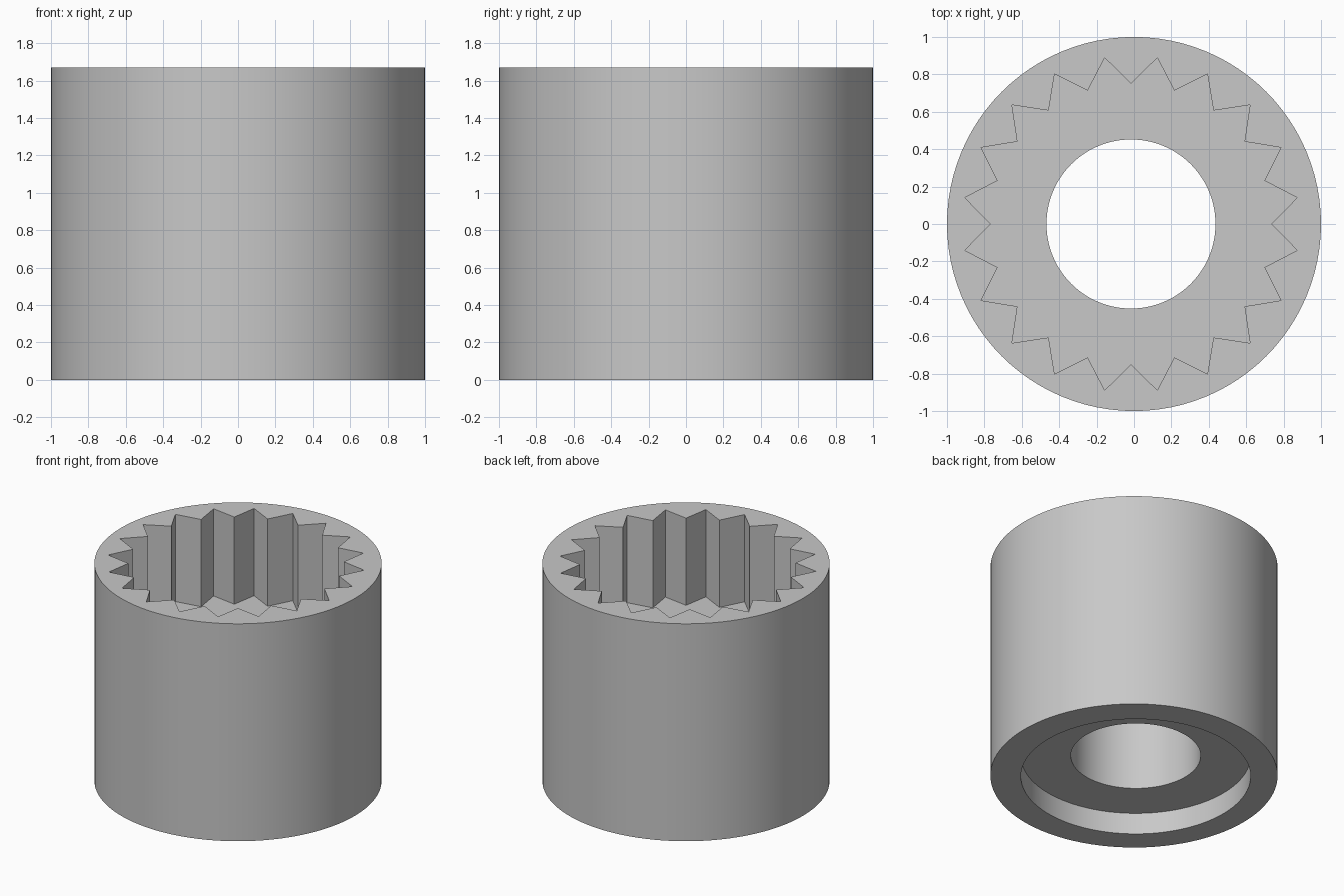
import bpy, bmesh, math

cube = bpy.data.objects.get("Cube")
if cube:
    bpy.data.objects.remove(cube, do_unlink=True)

HEIGHT = 1.67
FLOOR = 1.0           # bottom of the splined socket
RECESS = 0.165        # depth of the underside recess
AXIS_X = -0.016       # the inner cuts sit slightly off centre
TEETH = 20

steel = bpy.data.materials.new("grey steel")
steel.use_nodes = True
grey = (0.58, 0.58, 0.58, 1)
steel.diffuse_color = grey
steel.node_tree.nodes["Principled BSDF"].inputs["Base Color"].default_value = grey


def ring(radii, count):
    """Points around a circle, cycling through the given radii."""
    return [(radii[i % len(radii)] * math.cos(math.tau * i / count),
             radii[i % len(radii)] * math.sin(math.tau * i / count))
            for i in range(count)]


def prism(name, outline, low, high, x=0):
    """Extrude a closed outline from one height to another."""
    bm = bmesh.new()
    base = bm.faces.new([bm.verts.new((px + x, py, low)) for px, py in outline])
    top = bmesh.ops.extrude_face_region(bm, geom=[base])["geom"]
    verts = [g for g in top if isinstance(g, bmesh.types.BMVert)]
    bmesh.ops.translate(bm, verts=verts, vec=(0, 0, high - low))
    bmesh.ops.recalc_face_normals(bm, faces=bm.faces)
    mesh = bpy.data.meshes.new(name)
    bm.to_mesh(mesh)
    bm.free()
    mesh.materials.append(steel)
    obj = bpy.data.objects.new(name, mesh)
    bpy.context.collection.objects.link(obj)
    return obj


# Outer sleeve
body = prism("splined_sleeve", ring([1], 96), 0, HEIGHT)

# Splined socket, through bore and underside recess
cutters = [
    prism("spline_cutter", ring([0.75, 0.9], TEETH * 2), FLOOR, HEIGHT + 0.2, AXIS_X),
    prism("bore_cutter", ring([0.452], 96), -0.2, HEIGHT + 0.1, AXIS_X),
    prism("recess_cutter", ring([0.8], 96), -0.1, RECESS, AXIS_X),
]
bpy.ops.object.select_all(action="DESELECT")
body.select_set(True)
bpy.context.view_layer.objects.active = body
for cutter in cutters:
    cutter.hide_render = True
    cut = body.modifiers.new(cutter.name, "BOOLEAN")
    cut.operation = "DIFFERENCE"
    cut.solver = "EXACT"
    cut.object = cutter
    bpy.ops.object.modifier_apply(modifier=cut.name)
    bpy.data.objects.remove(cutter, do_unlink=True)

bpy.ops.object.shade_smooth_by_angle(angle=math.radians(30))
